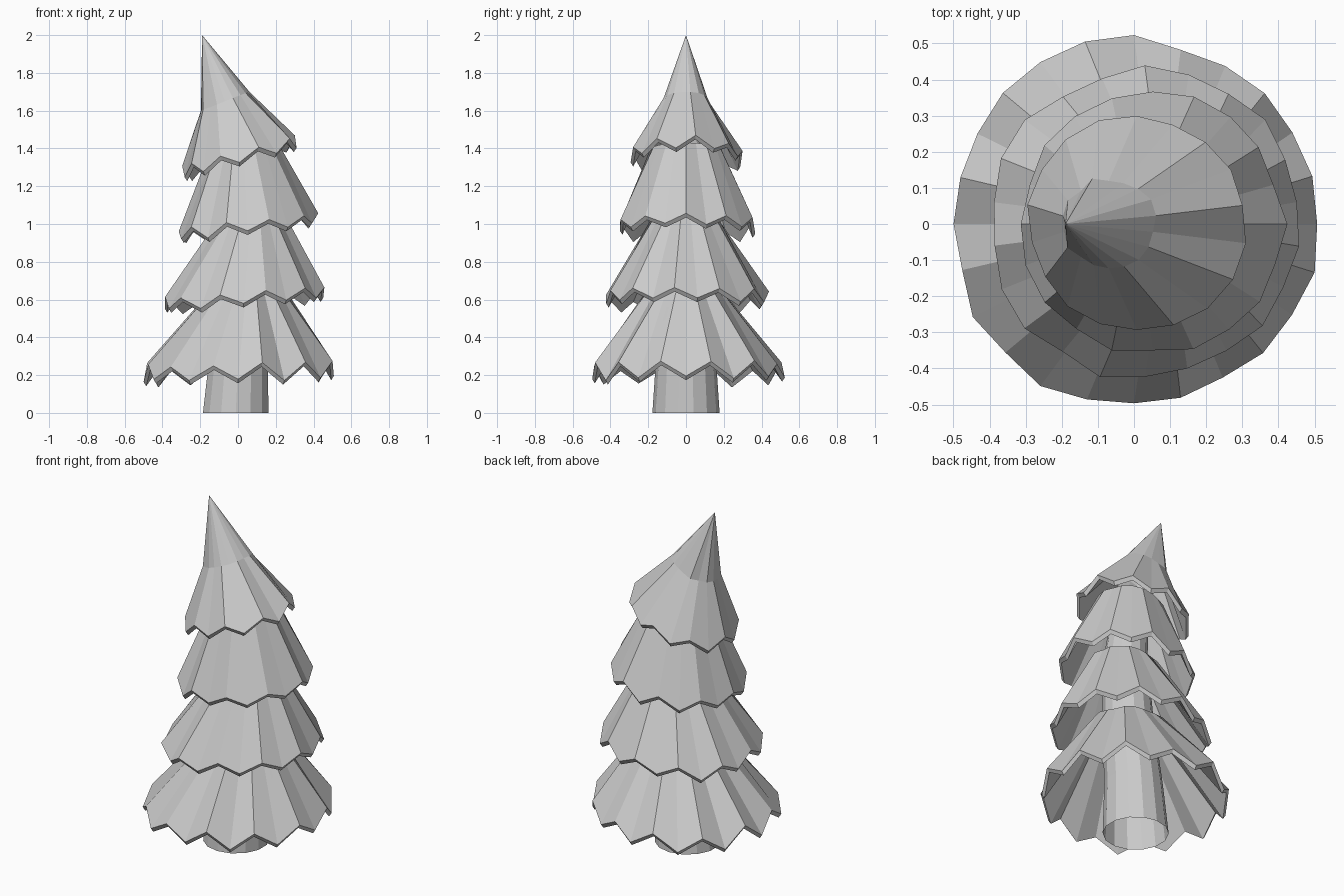
import bpy, bmesh, math, random

if "Cube" in bpy.data.objects:
    bpy.data.objects.remove(bpy.data.objects["Cube"])

random.seed(11)


def ring(bm, n, cx, r, z, tilt=0.0, zig=None, rad=None):
    """Ring of n vertices, leaning in x, with optional zigzag heights and radii."""
    out = []
    for i in range(n):
        a = -math.pi / 2 + 2 * math.pi * i / n
        rr = r * (rad[i] if rad else 1)
        zz = z + tilt * math.cos(a) + (zig[i] if zig else 0)
        out.append(bm.verts.new((cx + rr * math.cos(a), rr * math.sin(a), zz)))
    return out


def bridge(bm, a, b):
    n = len(a)
    for i in range(n):
        j = (i + 1) % n
        bm.faces.new((a[i], a[j], b[j], b[i]))


def fan(bm, a, point):
    tip = bm.verts.new(point)
    for i in range(len(a)):
        bm.faces.new((a[i], a[(i + 1) % len(a)], tip))


def finish(bm, name):
    bmesh.ops.recalc_face_normals(bm, faces=bm.faces)
    me = bpy.data.meshes.new(name)
    bm.to_mesh(me)
    bm.free()
    bpy.context.collection.objects.link(bpy.data.objects.new(name, me))


def tier(name, n, rim, top, tip=None):
    """Pleated hollow skirt: thin inner wall, lip, outer wall, and an optional tip."""
    cx, r, z, tilt, amp = rim
    zig = [amp * (1 if i % 2 else -1) * random.uniform(0.6, 1.1) for i in range(n)]
    rad = [random.uniform(0.965, 1.03) for _ in range(n)]
    pleat = [random.uniform(0.93, 1.06) for _ in range(n)]
    bm = bmesh.new()
    tx, tr, tz, tt = top
    inner_top = ring(bm, n, tx, tr - 0.012, tz - 0.012, tt, None, pleat)
    lip = ring(bm, n, cx, r - 0.014, z - 0.022, tilt, zig, rad)
    outer = ring(bm, n, cx, r, z, tilt, zig, rad)
    outer_top = ring(bm, n, tx, tr, tz, tt, None, pleat)
    loops = [inner_top, lip, outer, outer_top]
    for a, b in zip(loops, loops[1:]):
        bridge(bm, a, b)
    if tip:
        fan(bm, outer_top, tip)
        fan(bm, inner_top, (tip[0], tip[1], tip[2] - 0.04))
    else:
        bridge(bm, outer_top, inner_top)
    finish(bm, name)


# trunk, open below, bending gently inside the branches
bm = bmesh.new()
sections = [(-0.012, 0.178, 0), (0.003, 0.158, 0.3), (0.04, 0.14, 0.65),
            (0.06, 0.12, 1.05), (0.02, 0.09, 1.45)]
loops = [ring(bm, 14, *s) for s in sections]
for a, b in zip(loops, loops[1:]):
    bridge(bm, a, b)
finish(bm, "trunk")

# branch tiers: rim (centre x, radius, z, tilt, zigzag), top (centre x, radius, z, tilt)
tier("branches_bottom", 24, (0.0, 0.508, 0.22, 0.01, 0.05), (0.045, 0.19, 0.66, 0.0))
tier("branches_lower", 22, (0.03, 0.43, 0.605, 0.03, 0.036), (0.065, 0.18, 1.02, 0.02))
tier("branches_upper", 20, (0.052, 0.362, 0.985, 0.045, 0.034), (0.03, 0.18, 1.4, 0.03))
tier("branches_top", 18, (0.008, 0.3, 1.355, 0.08, 0.034), (-0.07, 0.128, 1.65, 0.05),
     (-0.19, 0, 2.0))
